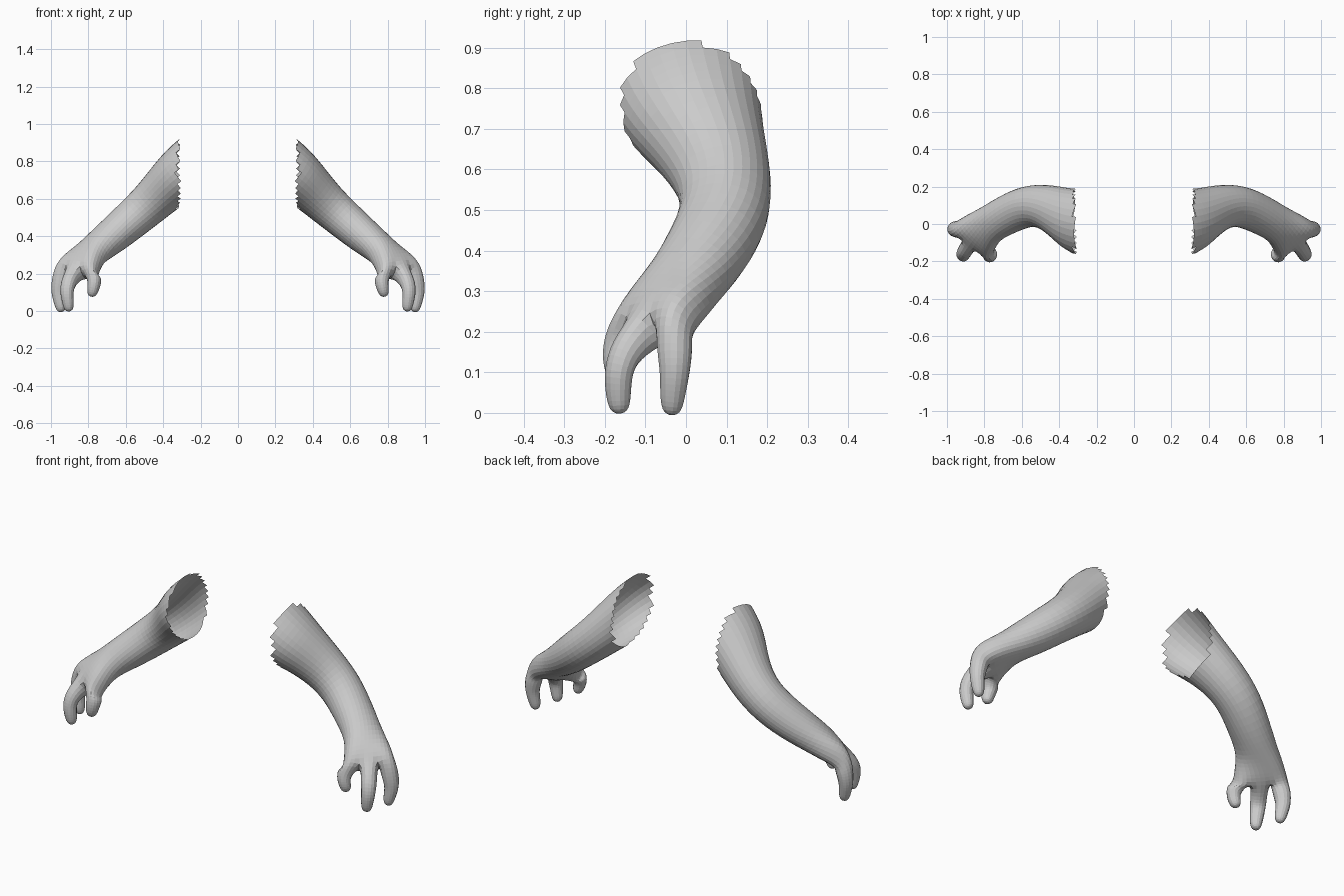
import bpy, bmesh, math
from mathutils import Vector

if "Cube" in bpy.data.objects:
    bpy.data.objects.remove(bpy.data.objects["Cube"])

bm = bmesh.new()


def frame(d, u):
    """Orthonormal cross-section axes for a path direction."""
    d = d.normalized()
    u = Vector(u)
    u = (u - d * u.dot(d)).normalized()
    return u, d.cross(u)


def directions(pts):
    n = len(pts)
    return [pts[min(i + 1, n - 1)] - pts[max(i - 1, 0)] for i in range(n)]


def bridge(a, b):
    n = len(a)
    for i in range(n):
        bm.faces.new((a[i], a[(i + 1) % n], b[(i + 1) % n], b[i]))


# Arm cage: centre, across axis, half width, half thickness, palm flatness
ACROSS = (0.86, 0.5, 0)
sections = [
    ((0.14, -0.01, 0.84), (0, 1, 0), 0.20, 0.17, 0),
    ((0.23, 0.00, 0.785), (0, 1, 0), 0.19, 0.16, 0),
    ((0.31, 0.02, 0.728), (0, 1, 0), 0.172, 0.146, 0),
    ((0.38, 0.055, 0.665), (0, 1, 0), 0.142, 0.128, 0),
    ((0.47, 0.095, 0.575), (0, 1, 0), 0.118, 0.113, 0),
    ((0.57, 0.10, 0.488), (0, 1, 0), 0.11, 0.104, 0),
    ((0.68, 0.05, 0.395), (0.1, 1, 0), 0.106, 0.096, 0),
    ((0.77, 0.0, 0.325), (0.4, 0.9, 0), 0.10, 0.083, 0.1),
    ((0.825, -0.045, 0.27), (0.75, 0.65, 0), 0.120, 0.074, 0.5),
    ((0.865, -0.085, 0.215), ACROSS, 0.135, 0.060, 1),
]
centres = [Vector(s[0]) for s in sections]
rings = []
for c, d, (_, axis, ru, rv, flat) in zip(centres, directions(centres), sections):
    u, v = frame(d, axis)
    ring = []
    for k in range(8):
        a = math.radians(157.5 - 45 * k)
        col = k if k < 4 else 7 - k
        x = (1 - flat) * math.cos(a) / 0.9 + flat * (col * 2 / 3 - 1)
        y = (1 - flat) * math.sin(a) / 0.9 + flat * (1 if k < 4 else -1)
        ring.append(bm.verts.new(c + u * ru * x + v * rv * y))
    rings.append(ring)
for a, b in zip(rings, rings[1:]):
    bridge(a, b)

# Three fingers extruded from the three end quads of the palm: x, y, z, radius
fingers = [
    [(0.763, -0.165, 0.172, 0.041), (0.772, -0.175, 0.125, 0.034), (0.787, -0.165, 0.073, 0.024)],
    [(0.908, -0.150, 0.155, 0.042), (0.917, -0.168, 0.10, 0.036),
     (0.908, -0.167, 0.045, 0.032), (0.902, -0.163, -0.006, 0.023)],
    [(0.953, -0.028, 0.160, 0.046), (0.964, -0.027, 0.10, 0.037),
     (0.953, -0.033, 0.045, 0.032), (0.942, -0.036, -0.010, 0.023)],
]
end = rings[-1]
for i, path in enumerate(fingers):
    prev = [end[i], end[i + 1], end[6 - i], end[7 - i]]
    root = sum((p.co for p in prev), Vector()) / 4
    pts = [root] + [Vector(p[:3]) for p in path]
    for c, d, p in zip(pts[1:], directions(pts)[1:], path):
        u, v = frame(d, ACROSS)
        r = p[3] * 1.06
        ring = [bm.verts.new(c + u * r * x + v * r * y)
                for x, y in ((-1, 1), (1, 1), (1, -1), (-1, -1))]
        bridge(prev, ring)
        prev = ring
    bm.faces.new(prev)

bmesh.ops.recalc_face_normals(bm, faces=bm.faces)
mesh = bpy.data.meshes.new("arms")
bm.to_mesh(mesh)
bm.free()
arms = bpy.data.objects.new("arms", mesh)
bpy.context.collection.objects.link(arms)
bpy.context.view_layer.objects.active = arms
arms.select_set(True)

# Round the cage off
sub = arms.modifiers.new("Subdivision", 'SUBSURF')
sub.levels = sub.render_levels = 2
bpy.ops.object.modifier_apply(modifier=sub.name)

# Open, ragged shoulder edge: drop whole faces inside the cut
bm = bmesh.new()
bm.from_mesh(arms.data)
cut = [f for f in bm.faces if f.calc_center_median().x < 0.32]
bmesh.ops.delete(bm, geom=cut, context='FACES')
for f in bm.faces:
    f.smooth = False
bm.to_mesh(arms.data)
bm.free()

# Opposite arm
arms.modifiers.new("Mirror", 'MIRROR').use_mirror_merge = False
